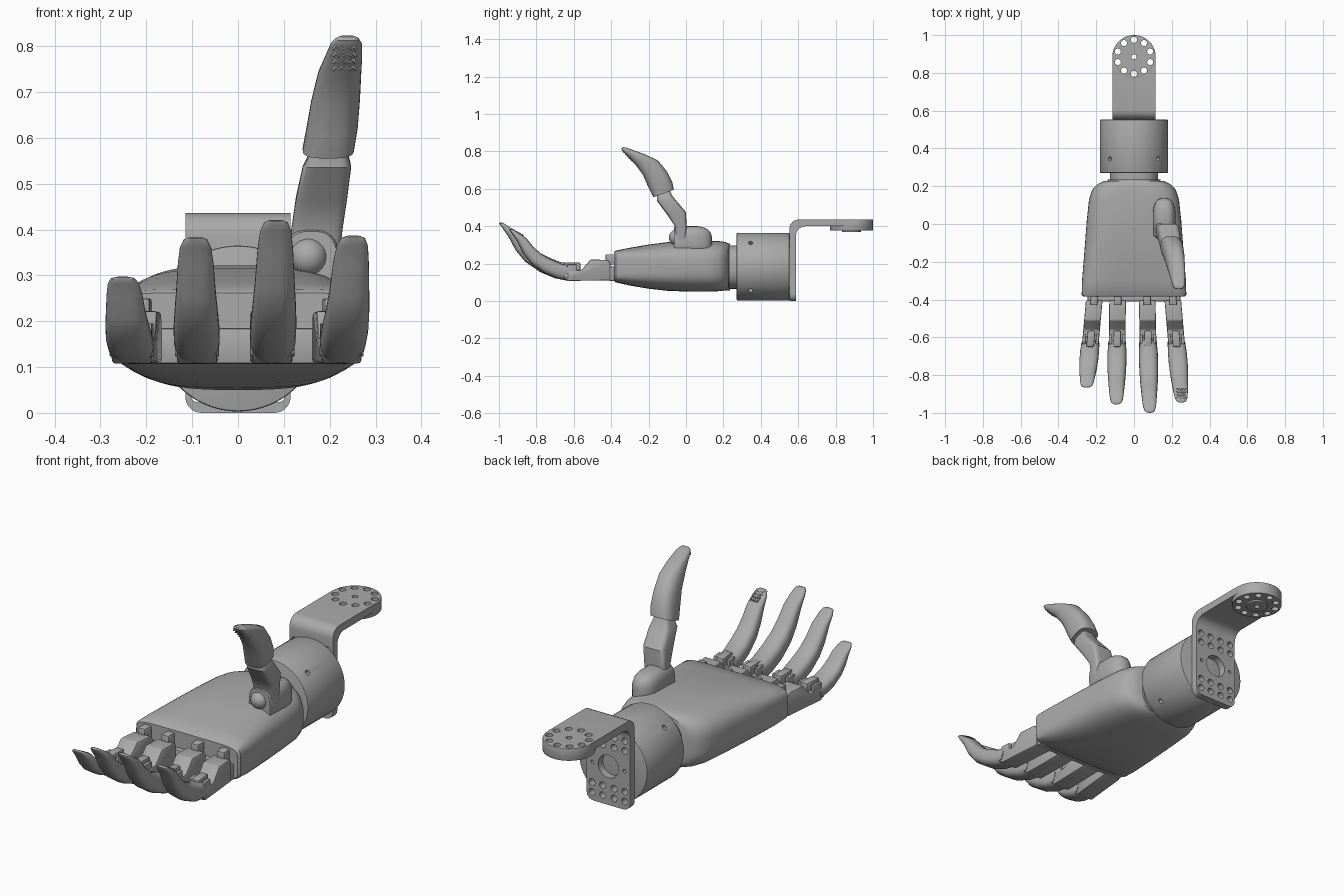
import bpy, bmesh
from math import sin, cos, pi, radians
from mathutils import Matrix, Vector

cube = bpy.data.objects.get("Cube")
if cube:
    bpy.data.objects.remove(cube)

grey = bpy.data.materials.new("Grey plastic")
grey.use_nodes = True
grey.diffuse_color = (0.4, 0.4, 0.4, 1)
grey.node_tree.nodes["Principled BSDF"].inputs["Base Color"].default_value = (0.4, 0.4, 0.4, 1)


def activate(ob):
    bpy.ops.object.select_all(action='DESELECT')
    ob.select_set(True)
    bpy.context.view_layer.objects.active = ob


def finish(name, bm, bevel=0, smooth=True):
    bmesh.ops.recalc_face_normals(bm, faces=bm.faces[:])
    me = bpy.data.meshes.new(name)
    bm.to_mesh(me)
    bm.free()
    me.materials.append(grey)
    ob = bpy.data.objects.new(name, me)
    bpy.context.collection.objects.link(ob)
    activate(ob)
    if bevel:
        mod = ob.modifiers.new("Soft edges", 'BEVEL')
        mod.width, mod.segments, mod.limit_method = bevel, 2, 'ANGLE'
        bpy.ops.object.modifier_apply(modifier=mod.name)
    if smooth:
        bpy.ops.object.shade_smooth_by_angle(angle=radians(35))
    return ob


def loft(name, sections, n=36):
    """Skin rounded rings; each is (y, z, y, z, x centre, half width, squareness)."""
    bm = bmesh.new()
    rings = []
    for ya, za, yb, zb, xc, hw, p in sections:
        mid = Vector((xc, (ya + yb) / 2, (za + zb) / 2))
        half = Vector((0, (yb - ya) / 2, (zb - za) / 2))
        ring = []
        for i in range(n):
            c, s = cos(2 * pi * i / n), sin(2 * pi * i / n)
            u = abs(c) ** (2 / p) * (1 if c > 0 else -1)
            v = abs(s) ** (2 / p) * (1 if s > 0 else -1)
            ring.append(bm.verts.new(mid + half * v + Vector((hw * u, 0, 0))))
        rings.append(ring)
    for a, b in zip(rings, rings[1:]):
        for i in range(n):
            j = (i + 1) % n
            bm.faces.new((a[i], a[j], b[j], b[i]))
    bm.faces.new(rings[0])
    bm.faces.new(rings[-1])
    return finish(name, bm)


def prism(name, profile, hw, xf=lambda y: 0, bevel=0.006):
    """Extrude a side (y, z) profile across x, following the lean xf."""
    bm = bmesh.new()
    a, b = ([bm.verts.new((xf(y) + s * hw, y, z)) for y, z in profile] for s in (-1, 1))
    for i in range(len(a)):
        j = (i + 1) % len(a)
        bm.faces.new((a[i], a[j], b[j], b[i]))
    bm.faces.new(a)
    bm.faces.new(b)
    return finish(name, bm, bevel)


def box(name, y0, y1, z0, z1, hw, xf=lambda y: 0, bevel=0.006):
    return prism(name, [(y0, z0), (y1, z0), (y1, z1), (y0, z1)], hw, xf, bevel)


def add_cyl(bm, centre, axis, r, length, n=20):
    turn = Vector((0, 0, 1)).rotation_difference(Vector(axis)).to_matrix().to_4x4()
    bmesh.ops.create_cone(bm, cap_ends=True, segments=n, radius1=r, radius2=r, depth=length,
                          matrix=Matrix.Translation(centre) @ turn)


def cylinder(name, centre, axis, r, length, bevel=0.005, n=64):
    bm = bmesh.new()
    add_cyl(bm, centre, axis, r, length, n)
    return finish(name, bm, bevel)


def drill(ob, holes):
    """Cut cylinders (centre, axis, radius, length) out of a part."""
    bm = bmesh.new()
    for h in holes:
        add_cyl(bm, *h)
    cutter = finish("hole_cutter", bm, smooth=False)
    cutter.hide_render = True
    activate(ob)
    mod = ob.modifiers.new("Holes", 'BOOLEAN')
    mod.operation, mod.solver, mod.object = 'DIFFERENCE', 'EXACT', cutter
    bpy.ops.object.modifier_apply(modifier=mod.name)
    bpy.data.objects.remove(cutter)
    bpy.ops.object.shade_smooth_by_angle(angle=radians(35))


def zigzags(name, start, end, x, hw, rows):
    """Raised grip ridges on a fingertip."""
    cu = bpy.data.curves.new(name, 'CURVE')
    cu.dimensions, cu.bevel_depth, cu.bevel_resolution = '3D', 0.003, 1
    step = (Vector(end) - Vector(start)) / rows
    for r in range(rows):
        sp = cu.splines.new('POLY')
        sp.points.add(8)
        for i, pt in enumerate(sp.points):
            yz = Vector(start) + step * (r + 0.5 * (i % 2))
            pt.co = (x - hw + hw * i / 4, yz[0], yz[1], 1)
    cu.materials.append(grey)
    bpy.context.collection.objects.link(bpy.data.objects.new(name, cu))


# Mounting bracket: bent plate, round end, bolt holes
def arc(r, n=6):
    cy, cz = 0.638, 0.386
    return [(cy - r * cos(i * pi / 2 / n), cz + r * sin(i * pi / 2 / n)) for i in range(n + 1)]


bm = bmesh.new()
outline = [(0.588, 0), (0.553, 0)]
outer = [(y - 0.035, z) for y, z in arc(0.05)]
inner = [(y, z - 0.036) for y, z in arc(0.05)]
outline += outer + [(0.885, 0.436), (0.885, 0.40)] + inner[::-1]
bracket = prism("bracket_plate", outline, 0.115, bevel=0)
bm.from_mesh(bracket.data)
corners = [e for e in bm.edges if all(v.co.z < 0.001 for v in e.verts)
           and abs(e.verts[0].co.x - e.verts[1].co.x) < 0.001]
bmesh.ops.bevel(bm, geom=corners, offset=0.035, segments=5, affect='EDGES', profile=0.5)
bm.to_mesh(bracket.data)
bm.free()
disc = cylinder("bracket_disc", (0, 0.885, 0.4065), (0, 0, 1), 0.115, 0.059, 0.003)
cylinder_boss = cylinder("disc_boss", (0, 0.885, 0.375), (0, 0, 1), 0.05, 0.012, 0.002)
ring_holes = [((0.09 * sin(i * pi / 5), 0.885 + 0.09 * cos(i * pi / 5), 0.4), (0, 0, 1), 0.016, 0.2)
              for i in range(10)]
ring_holes.append(((0, 0.885, 0.4), (0, 0, 1), 0.013, 0.2))
plate_holes = [((x, 0.575, 0.184 + dz), (0, 1, 0), 0.016, 0.07)
               for x in (-0.087, -0.03, 0.03, 0.087) for dz in (-0.145, -0.098, 0.098, 0.145)]
plate_holes += [((x, 0.575, 0.184), (0, 1, 0), 0.008, 0.07) for x in (-0.085, 0.085)]
plate_holes.append(((0, 0.575, 0.184), (0, 1, 0), 0.054, 0.07, 40))
drill(bracket, ring_holes + plate_holes)
drill(disc, ring_holes)
drill(cylinder_boss, ring_holes[-1:])

# Wrist drum with set-screw holes, and collar
wrist = cylinder("wrist_drum", (0, 0.412, 0.184), (0, 1, 0), 0.181, 0.282)
drill(wrist, [((sx * 0.128, 0.345, 0.184 + sz * 0.128), (sx, 0, sz), 0.012, 0.05)
              for sx in (-1, 1) for sz in (-1, 1)])
loft("wrist_collar", [(0.19, 0.056, 0.19, 0.307, 0, 0.14, 2.5), (0.235, 0.056, 0.235, 0.307, 0, 0.14, 2.5),
                      (0.235, 0.065, 0.235, 0.298, 0, 0.128, 2.5), (0.28, 0.065, 0.28, 0.298, 0, 0.128, 2.5)])

# Palm: y, bottom, top, half width, squareness
palm = [(-0.385, 0.107, 0.262, 0.268, 7), (-0.375, 0.1, 0.27, 0.277, 6), (-0.3, 0.083, 0.285, 0.275, 4.5),
        (-0.2, 0.066, 0.302, 0.267, 3.6), (-0.1, 0.055, 0.315, 0.259, 3.2), (0.02, 0.05, 0.322, 0.25, 3),
        (0.13, 0.05, 0.322, 0.238, 3), (0.18, 0.053, 0.32, 0.222, 3), (0.21, 0.057, 0.316, 0.195, 3),
        (0.227, 0.063, 0.308, 0.16, 3)]
loft("palm", [(y, lo, y, hi, 0, w, p) for y, lo, hi, w, p in palm], 64)
box("knuckle_ledge", -0.41, -0.37, 0.107, 0.185, 0.245)

# Fingers: lower y, z, upper y, z, half width along the curled outer piece
curl = [(-.63, .108, -.615, .20, .046), (-.70, .122, -.67, .208, .050), (-.78, .155, -.74, .236, .050),
        (-.86, .21, -.80, .268, .047), (-.91, .27, -.85, .312, .043), (-.95, .345, -.895, .365, .039),
        (-.985, .395, -.945, .397, .034), (-.998, .413, -.975, .417, .026), (-1, .418, -.99, .421, .016)]
link = [(-.405, .11), (-.405, .205), (-.42, .22), (-.51, .222), (-.56, .165), (-.615, .165),
        (-.65, .15), (-.655, .125), (-.63, .108)]


def finger(label, x_base, x_tip, reach, rise):
    sy, sz = reach / 0.37, rise / 0.31
    k = min(1, 0.35 + 0.65 * sy)
    lean = lambda y: x_base + (x_tip - x_base) * (y + 0.42) / (-0.21 - reach)
    rings = []
    for ya, za, yb, zb, hw in curl:
        y = -0.63 + ((ya + yb) / 2 + 0.63) * sy
        z = 0.11 + ((za + zb) / 2 - 0.154) * sz + 0.044 * k
        dy, dz = (yb - ya) / 2 * k, (zb - za) / 2 * k
        rings.append((y - dy, z - dz, y + dy, z + dz, lean(y), hw, 2.7))
    loft(label + "_outer", rings, 32)
    prism(label + "_link", link, 0.044, lean)
    box(label + "_hinge_tab", -0.65, -0.565, 0.15, 0.205, 0.02, lean)
    box(label + "_knuckle_tab", -0.43, -0.35, 0.195, 0.25, 0.02, lean)
    for side in (-1, 1):
        box(label + "_hinge_cheek", -0.635, -0.585, 0.15, 0.195, 0.008,
            lambda y: lean(y) + side * 0.035, 0.003)
    cylinder(label + "_pin", (lean(-0.64), -0.64, 0.135), (1, 0, 0), 0.012, 0.096, 0.002, 16)


finger("index", 0.207, 0.252, 0.315, 0.275)
finger("middle", 0.07, 0.083, 0.37, 0.31)
finger("ring", -0.087, -0.093, 0.325, 0.27)
finger("little", -0.212, -0.252, 0.235, 0.178)
zigzags("index_grip", (-0.87, 0.352), (-0.932, 0.386), 0.25, 0.022, 4)

# Thumb mount: rounded housing with a ball pivot
loft("thumb_housing", [(y, 0.25, y, 0.334 + 0.066 * s, 0.16, 0.06 * s, 2.8) for y, s in
                       ((-0.065, 0.94), (-0.058, 1), (0.06, 1), (0.09, 0.93), (0.115, 0.77), (0.13, 0.53), (0.138, 0.2))])
bm = bmesh.new()
bmesh.ops.create_uvsphere(bm, u_segments=32, v_segments=16, radius=0.042,
                          matrix=Matrix.Translation((0.153, -0.05, 0.34)))
finish("thumb_ball", bm)

# Thumb: boxy lower link and curved outer piece
loft("thumb_link", [(-.055, .30, 0, .28, .168, .048, 5), (-.06, .40, .003, .40, .172, .056, 5),
                    (-.10, .46, 0, .475, .182, .056, 5), (-.155, .535, -.055, .54, .194, .053, 4),
                    (-.155, .55, -.075, .565, .197, .045, 4), (-.16, .58, -.09, .60, .199, .03, 4)])
loft("thumb_outer", [(-.175, .555, -.065, .595, .197, .056, 3), (-.2, .605, -.073, .635, .205, .056, 2.7),
                     (-.23, .675, -.10, .69, .213, .053, 2.5), (-.275, .735, -.15, .752, .222, .047, 2.5),
                     (-.315, .775, -.22, .785, .231, .040, 2.5), (-.338, .80, -.29, .81, .236, .034, 2.5),
                     (-.345, .812, -.32, .82, .238, .026, 2.5), (-.343, .82, -.335, .823, .238, .016, 2.5)])
zigzags("thumb_grip", (-0.288, 0.748), (-0.343, 0.808), 0.232, 0.025, 4)
